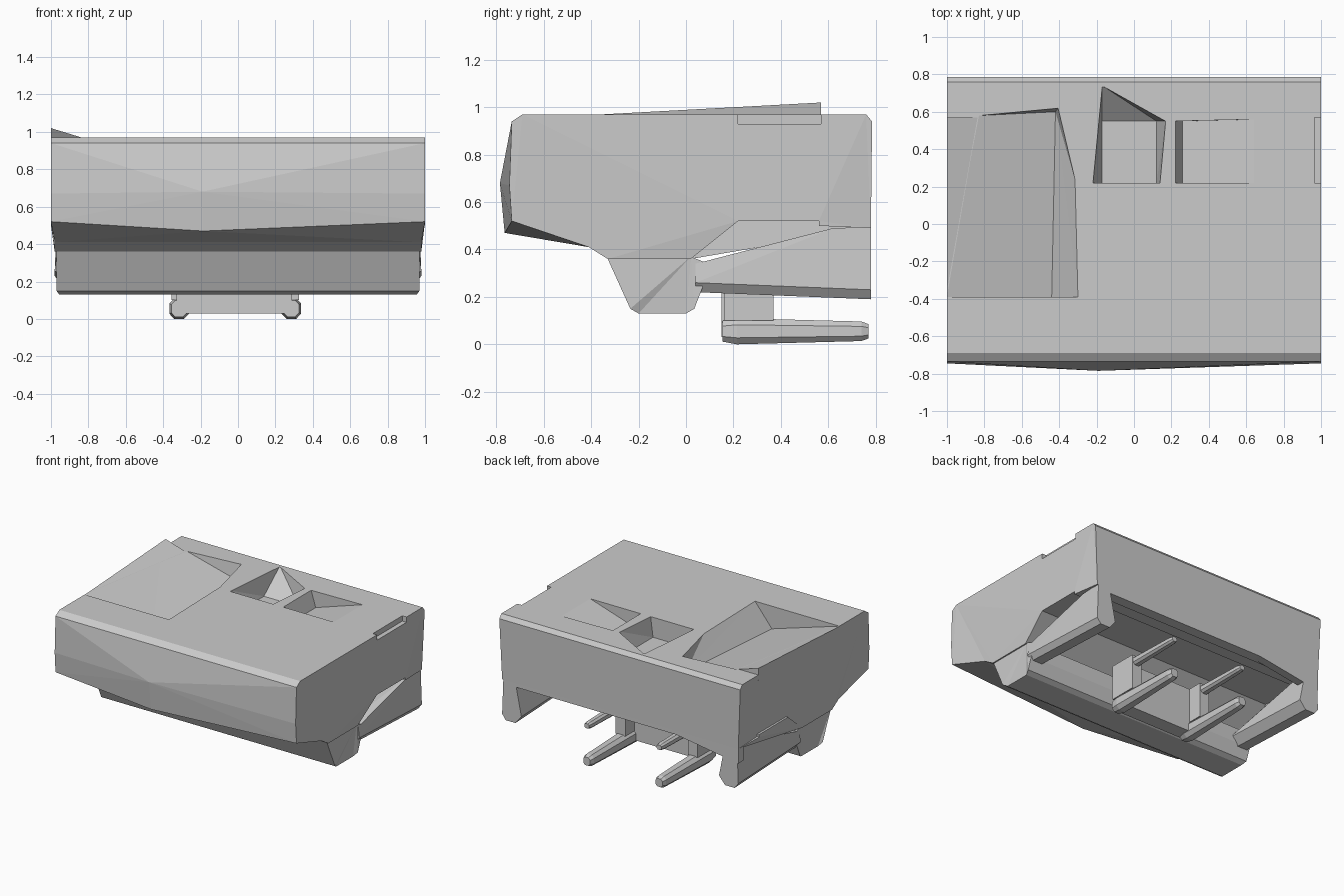
import bpy, bmesh
from mathutils import Vector

if "Cube" in bpy.data.objects:
    bpy.data.objects.remove(bpy.data.objects["Cube"])


def finish(name, bm):
    bmesh.ops.recalc_face_normals(bm, faces=bm.faces[:])
    me = bpy.data.meshes.new(name)
    bm.to_mesh(me)
    bm.free()
    ob = bpy.data.objects.new(name, me)
    bpy.context.collection.objects.link(ob)
    return ob


def loft(name, rings):
    """Closed solid through rings of points with equal counts."""
    bm = bmesh.new()
    vs = [[bm.verts.new(p) for p in r] for r in rings]
    n = len(vs[0])
    for a, b in zip(vs, vs[1:]):
        for i in range(n):
            j = (i + 1) % n
            bm.faces.new((a[i], a[j], b[j], b[i]))
    bm.faces.new(vs[0])
    bm.faces.new(vs[-1])
    bmesh.ops.triangulate(bm, faces=bm.faces[:])
    return finish(name, bm)


def hull(name, pts):
    """Convex solid around a few corner points."""
    bm = bmesh.new()
    vs = [bm.verts.new(Vector(p)) for p in pts]
    res = bmesh.ops.convex_hull(bm, input=vs)
    loose = [v for v in bm.verts if not v.link_faces]
    bmesh.ops.delete(bm, geom=loose, context='VERTS')
    return finish(name, bm)


def block(x0, x1, y0, y1, z0, z1):
    return [(x, y, z) for x in (x0, x1) for y in (y0, y1) for z in (z0, z1)]


def cut(target, name, pts):
    c = hull(name, pts)
    c.hide_render = True
    c.hide_set(True)
    m = target.modifiers.new(name, 'BOOLEAN')
    m.operation = 'DIFFERENCE'
    m.solver = 'EXACT'
    m.object = c


# main body: side profile, bulging forward near the middle
rear = [(-.41, .41), (-.33, .36), (.02, .36), (.22, .52), (.56, .52),
        (.56, .50), (.78, .49), (.785, .94), (.76, .97)]
end = [(-.69, .97), (-.735, .94), (-.745, .67), (-.735, .52)] + rear
mid = [(-.69, .97), (-.735, .94), (-.785, .68), (-.765, .47)] + rear


def section(x, profile):
    return [(x * (.98 if z < .5 else 1), y, z) for y, z in profile]


body = loft("main_body", [section(-1, end), section(-.19, mid), section(1, end)])

# sunken, tilted panel on the left of the roof
cut(body, "panel_recess_cutter", [
    (-1.02, -.39, .976), (-.44, -.39, .80), (-.42, .60, .85), (-1.02, .57, 1.026),
    (-.295, -.39, .976), (-.31, .22, .976), (-.405, .62, .976)])
hull("raised_panel_edge", [(-1, -.39, .968), (-1, .57, 1.02), (-.83, .57, .968), (-1, .57, .93)])
# roof pockets either side of a cross bar
cut(body, "deep_pocket_cutter", [
    (-.22, .22, .976), (-.17, .74, .976), (.17, .55, .976), (.14, .22, .976),
    (-.17, .22, .82), (-.17, .55, .82), (.12, .55, .82), (.12, .22, .82)])
cut(body, "ramp_pocket_cutter", [
    (.22, .22, .976), (.22, .55, .976), (.66, .56, .976), (.66, .22, .976),
    (.26, .22, .85), (.26, .55, .85)])
cut(body, "side_notch_cutter", block(.965, 1.05, .22, .57, .93, 1.0))

# front lower crossbar
bar = [(-.33, .36), (-.235, .15), (-.20, .13), (.0, .13), (.035, .15), (.07, .24), (.07, .35), (.02, .37)]
loft("lower_crossbar", [
    [(s * (.97 if z > .14 else .955), y, z) for y, z in bar] for s in (-1, 1)])

# arched rear skirt
hull("rear_skirt", block(-.97, .97, .70, .78, .46, .52))
hull("rear_skirt_drop", [(-.98, .72, .5), (-.98, .78, .5), (-.98, .72, .38), (-.98, .78, .38),
                         (-.4, .72, .47), (-.4, .78, .47)])

# side skids, thin at the front and deep at the rear
for s, side in ((-1, "left"), (1, "right")):
    pts = []
    for y, z0, z1 in ((.04, .22, .34), (.78, .19, .495)):
        pts += [(s * .97, y, z1), (s * .98, y, z0 + .04), (s * .95, y, z0),
                (s * .87, y, z0), (s * .82, y, z0 + .06), (s * .87, y, z1)]
    pts.append((s * .97, .62, .49))
    hull(side + "_skid", pts)

# rear plate carrying four prongs
hull("prong_plate", block(-.33, .29, .15, .26, .03, .36))
for s, side in ((-1, "left"), (1, "right")):
    c = s * .30 - .015
    hull(side + "_prong_post", block(c - .04, c + .04, .16, .37, .10, .36))
    for level, y0, y1, z, h, w in (("lower", .155, .77, .05, .055, .052),
                                   ("upper", .25, .77, .32, .032, .035)):
        pts = []
        for y, k in ((y0, .8), (y0 + .06, 1), (y1 - .03, .75), (y1, .55)):
            zc = z + (.005 if level == "lower" else 0)
            pts += [(c - w * k, y, zc + h * k * .5), (c - w * k, y, zc - h * k * .5),
                    (c + w * k, y, zc + h * k * .5), (c + w * k, y, zc - h * k * .5),
                    (c - w * k * .5, y, zc + h * k), (c + w * k * .5, y, zc + h * k),
                    (c - w * k * .5, y, zc - h * k), (c + w * k * .5, y, zc - h * k)]
        hull(f"{side}_{level}_prong", pts)
